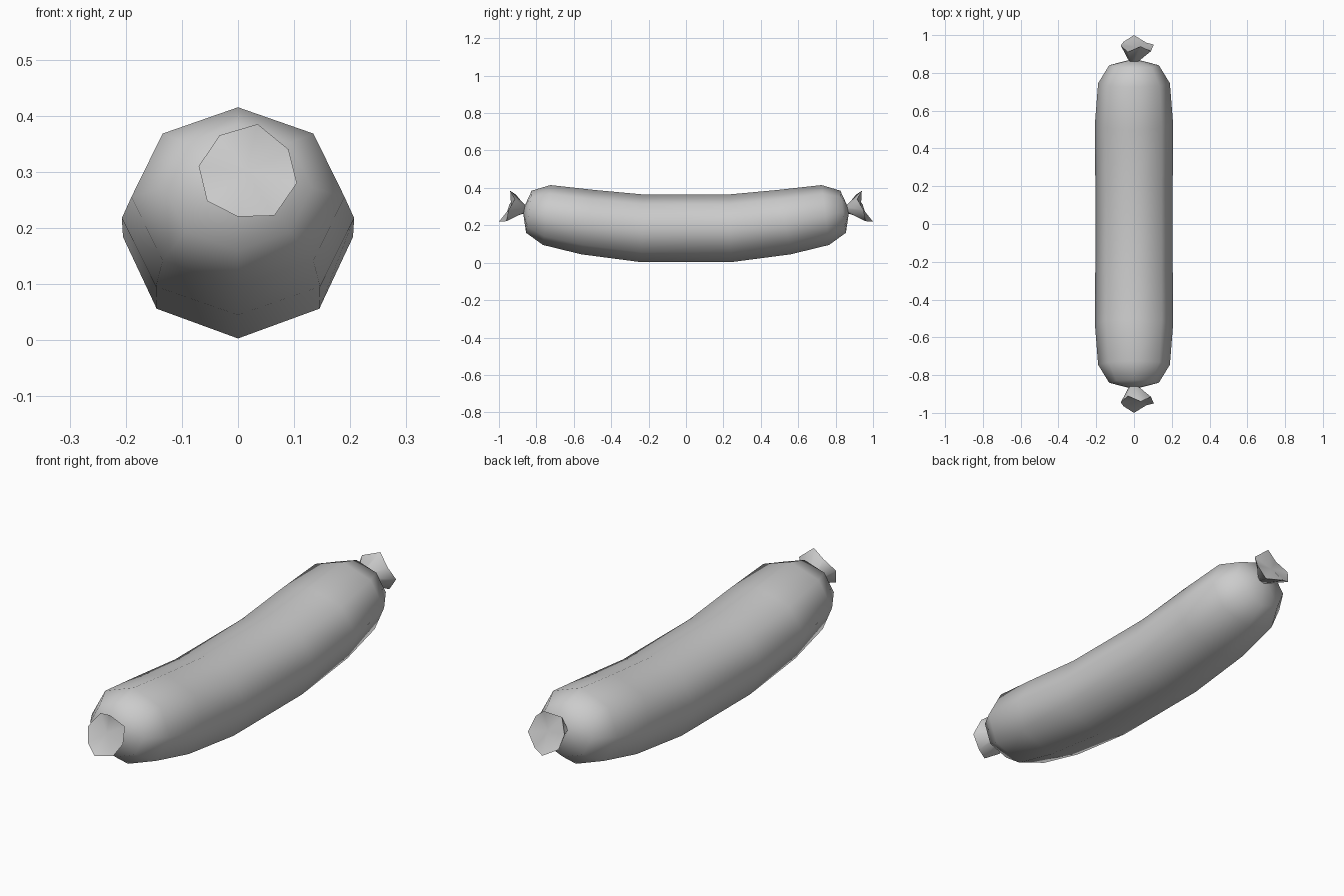
import bpy, bmesh
from math import sin, cos, tau, radians

cube = bpy.data.objects.get("Cube")
if cube:
    bpy.data.objects.remove(cube)

SIDES = 8

grey = bpy.data.materials.new("plain grey")
grey.use_nodes = True
colour = (0.6, 0.6, 0.6, 1)
grey.diffuse_color = colour
grey.node_tree.nodes["Principled BSDF"].inputs["Base Color"].default_value = colour


def ring(top, bottom, half_width):
    """Tilted ellipse spanning a top and a bottom (y, z) point."""
    points = []
    for i in range(SIDES):
        a = tau * i / SIDES
        t = (1 + cos(a)) / 2
        points.append((half_width * sin(a),
                       bottom[0] + (top[0] - bottom[0]) * t,
                       bottom[1] + (top[1] - bottom[1]) * t))
    return points


def loft(name, rings, centres, angle):
    """Skin a list of rings and close both ends with fans."""
    bm = bmesh.new()
    loops = [[bm.verts.new(p) for p in r] for r in rings]
    for a, b in zip(loops, loops[1:]):
        for i in range(SIDES):
            j = (i + 1) % SIDES
            bm.faces.new((a[i], a[j], b[j], b[i]))
    for loop, centre in zip((loops[0], loops[-1]), centres):
        hub = bm.verts.new(centre)
        for i in range(SIDES):
            bm.faces.new((loop[i], loop[(i + 1) % SIDES], hub))
    bmesh.ops.recalc_face_normals(bm, faces=bm.faces)
    mesh = bpy.data.meshes.new(name)
    bm.to_mesh(mesh)
    bm.free()
    mesh.materials.append(grey)
    obj = bpy.data.objects.new(name, mesh)
    bpy.context.collection.objects.link(obj)
    bpy.ops.object.select_all(action="DESELECT")
    obj.select_set(True)
    bpy.context.view_layer.objects.active = obj
    bpy.ops.object.shade_smooth_by_angle(angle=radians(angle))
    return obj


# Curved casing: top point, bottom point and half width, from middle to end
stations = [
    ((0.23, 0.365), (0.24, 0.003), 0.205),
    ((0.50, 0.390), (0.56, 0.045), 0.207),
    ((0.725, 0.415), (0.765, 0.095), 0.190),
    ((0.825, 0.385), (0.855, 0.160), 0.132),
    ((0.86, 0.310), (0.87, 0.260), 0.030),
]
back = [ring(*s) for s in stations]
front = [[(x, -y, z) for x, y, z in r] for r in reversed(back)]
loft("sausage_casing", front + back, [(0, -0.865, 0.285), (0, 0.865, 0.285)], 80)

# Flared, ragged twist at each end
rim = [(0.035, 0.94, 0.385), (0.09, 0.915, 0.34), (0.105, 0.95, 0.28),
       (0.065, 0.96, 0.222), (0, 1.0, 0.22), (-0.055, 0.965, 0.248),
       (-0.07, 0.945, 0.31), (-0.033, 0.91, 0.365)]
neck = ring((0.855, 0.305), (0.86, 0.265), 0.024)
for name, side in (("front_twist", -1), ("back_twist", 1)):
    rings = [[(x, side * y, z) for x, y, z in r] for r in (neck, rim)]
    loft(name, rings, [(0, side * 0.85, 0.285), (0.015, side * 0.935, 0.3)], 60)
